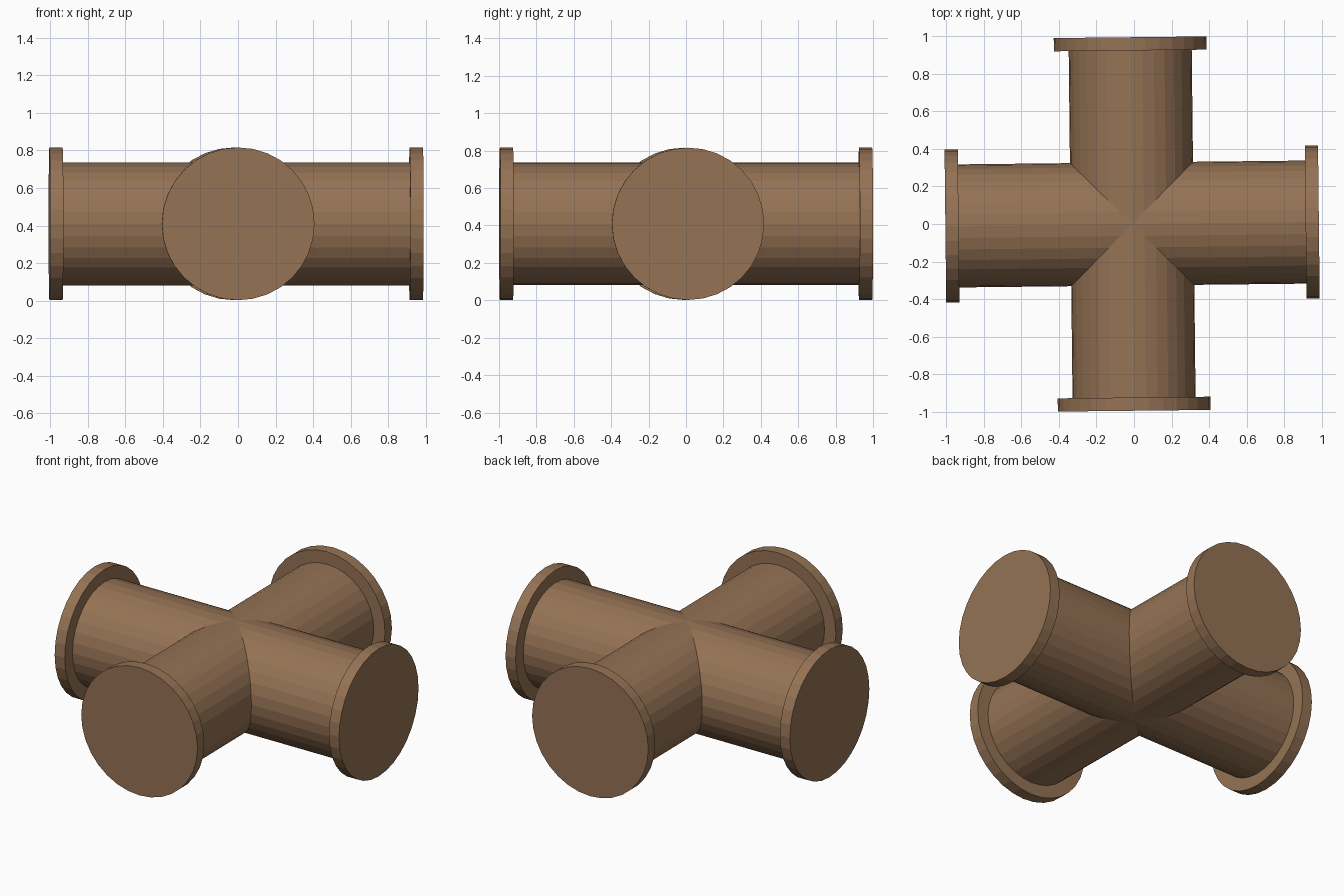
import bpy, bmesh
from math import sin, cos, pi
from mathutils import Matrix

if "Cube" in bpy.data.objects:
    bpy.data.objects.remove(bpy.data.objects["Cube"])

N = 32                       # sides of every round part
PIPE_R, FLANGE_R = 0.328, 0.407
INNER, OUTER = 0.925, 0.9955  # flange start and end along each arm
PLACE = Matrix.Translation((-0.01, 0, 0.409)) @ Matrix.Rotation(0.011, 4, 'Z')

brown = bpy.data.materials.new("brown")
brown.diffuse_color = (0.30, 0.17, 0.09, 1)
brown.use_nodes = True
brown.node_tree.nodes["Principled BSDF"].inputs["Base Color"].default_value = brown.diffuse_color


def ring(bm, radius, along, turn):
    """Ring around the x axis; along(y) gives the x position of each vertex."""
    verts = []
    for i in range(N):
        a = 2 * pi * i / N
        y, z = radius * sin(a), radius * cos(a)
        verts.append(bm.verts.new(turn @ Matrix.Translation((along(y), y, z)).to_translation()))
    return verts


def bridge(bm, a, b):
    for i in range(N):
        j = (i + 1) % N
        bm.faces.new((a[i], a[j], b[j], b[i]))


def finish(bm, name):
    bmesh.ops.remove_doubles(bm, verts=bm.verts[:], dist=1e-4)
    bmesh.ops.recalc_face_normals(bm, faces=bm.faces[:])
    bm.transform(PLACE)
    mesh = bpy.data.meshes.new(name)
    bm.to_mesh(mesh)
    bm.free()
    mesh.materials.append(brown)
    bpy.context.collection.objects.link(bpy.data.objects.new(name, mesh))


turns = [Matrix.Rotation(k * pi / 2, 4, 'Z') for k in range(4)]

# Four pipe arms, mitred at 45 degrees and welded at the crossing
bm = bmesh.new()
for turn in turns:
    bridge(bm, ring(bm, PIPE_R, abs, turn), ring(bm, PIPE_R, lambda y: INNER, turn))
finish(bm, "pipe_cross")

# A blind flange closing each arm
for turn, side in zip(turns, ("right", "back", "left", "front")):
    bm = bmesh.new()
    a = ring(bm, FLANGE_R, lambda y: INNER, turn)
    b = ring(bm, FLANGE_R, lambda y: OUTER, turn)
    bridge(bm, a, b)
    bm.faces.new(a)
    bm.faces.new(b)
    finish(bm, "flange_" + side)
